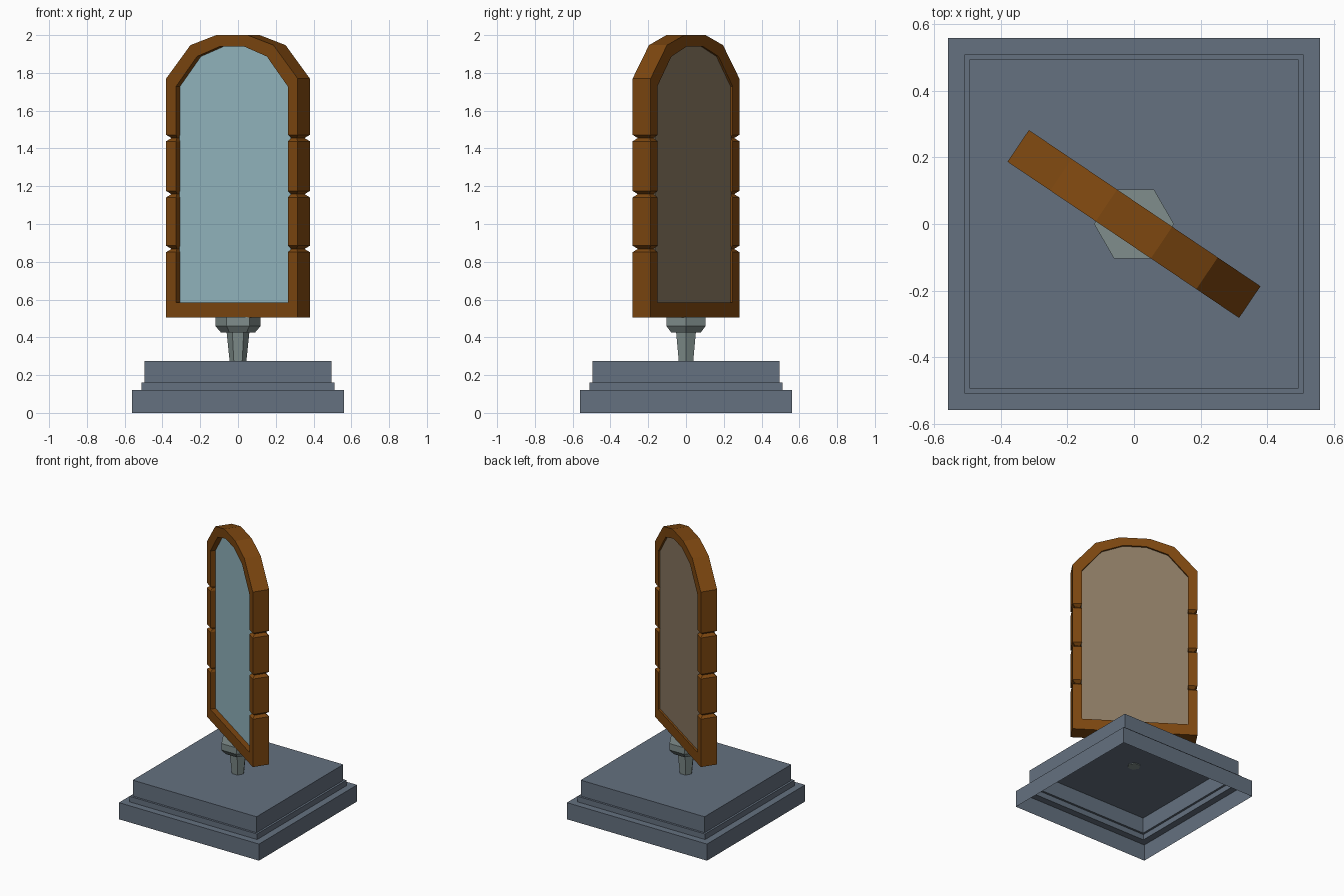
import bpy, bmesh, math

if "Cube" in bpy.data.objects:
    bpy.data.objects.remove(bpy.data.objects["Cube"])

TURN = math.radians(-34)   # the mirror is swivelled on its stand


def material(name, rgb):
    m = bpy.data.materials.new(name)
    m.diffuse_color = (*rgb, 1)
    m.use_nodes = True
    m.node_tree.nodes["Principled BSDF"].inputs["Base Color"].default_value = m.diffuse_color
    return m


WOOD = material("brown wood", (0.205, 0.063, 0.005))
GLASS = material("pale blue glass", (0.305, 0.491, 0.552))
BACKING = material("tan backing", (0.254, 0.191, 0.122))
SLATE = material("slate", (0.128, 0.164, 0.214))
METAL = material("grey metal", (0.216, 0.27, 0.262))


def finish(bm, name, mats, turn=0.0):
    bmesh.ops.recalc_face_normals(bm, faces=bm.faces)
    me = bpy.data.meshes.new(name)
    bm.to_mesh(me)
    bm.free()
    for m in mats:
        me.materials.append(m)
    ob = bpy.data.objects.new(name, me)
    ob.rotation_euler.z = turn
    bpy.context.collection.objects.link(ob)
    return ob


def bridge(bm, a, b):
    n = len(a)
    for i in range(n):
        bm.faces.new((a[i], a[(i + 1) % n], b[(i + 1) % n], b[i]))


def stack(name, profile, sides, start, mat, bottom):
    """Stack of regular rings (radius, z), closed on top."""
    bm = bmesh.new()
    rings = []
    for r, z in profile:
        rings.append([bm.verts.new((r * math.cos(start + 2 * math.pi * i / sides),
                                    r * math.sin(start + 2 * math.pi * i / sides), z))
                      for i in range(sides)])
    for a, b in zip(rings, rings[1:]):
        bridge(bm, a, b)
    bm.faces.new(rings[-1])
    if bottom:
        bm.faces.new(rings[0])
    return finish(bm, name, [mat])


# stepped square base, a shell open underneath
steps = [(0.56, 0), (0.56, 0.12), (0.51, 0.12), (0.51, 0.16), (0.495, 0.16), (0.495, 0.275)]
stack("base", [(h * math.sqrt(2), z) for h, z in steps], 4, math.pi / 4, SLATE, False)

# hexagonal stem with a wider collar
stack("stem", [(0.044, 0.27), (0.06, 0.425), (0.09, 0.425), (0.12, 0.46), (0.12, 0.507)],
      6, 0, METAL, True)

# frame: right half sections (outer u, outer z, inner u, inner z, groove inset), then mirrored
OUT, INN, DEPTH = 0.42, 0.357, 0.0575
half = [(OUT, 0.505, INN, 0.585, 0)]
for z in (0.868, 1.158, 1.455):
    half += [(OUT, z - 0.017, INN, z - 0.017, 0),
             (OUT - 0.02, z, INN + 0.008, z, 0.02),
             (OUT, z + 0.017, INN, z + 0.017, 0)]
half += [(OUT, 1.77, INN, 1.728, 0), (0.265, 1.947, 0.223, 1.887, 0), (0.1, 2.0, 0.077, 1.94, 0)]
loop = half + [(-a, b, -c, d, e) for a, b, c, d, e in reversed(half)]

bm = bmesh.new()
rings = []
for ou, oz, iu, iz, e in loop:
    d = DEPTH - e
    rings.append([bm.verts.new(p) for p in
                  ((ou, -d, oz), (ou, d, oz), (iu, d, iz), (iu, -d, iz))])
for i, ring in enumerate(rings):
    bridge(bm, ring, rings[(i + 1) % len(rings)])
finish(bm, "frame", [WOOD], TURN)

# mirror panel: glass in front, backing behind
edge = [(c, d) for a, b, c, d, e in half if e == 0]
edge = [edge[0]] + edge[-3:]
edge += [(-u, z) for u, z in reversed(edge)]
bm = bmesh.new()
front = [bm.verts.new((u * 1.005, -0.02, z)) for u, z in edge]
back = [bm.verts.new((u * 1.005, 0.044, z)) for u, z in edge]
bridge(bm, front, back)
bm.faces.new(front)
bm.faces.new(back)
bmesh.ops.recalc_face_normals(bm, faces=bm.faces)
for f in bm.faces:
    f.material_index = 0 if f.normal.y < -0.5 else 1
finish(bm, "mirror_panel", [GLASS, BACKING], TURN)
